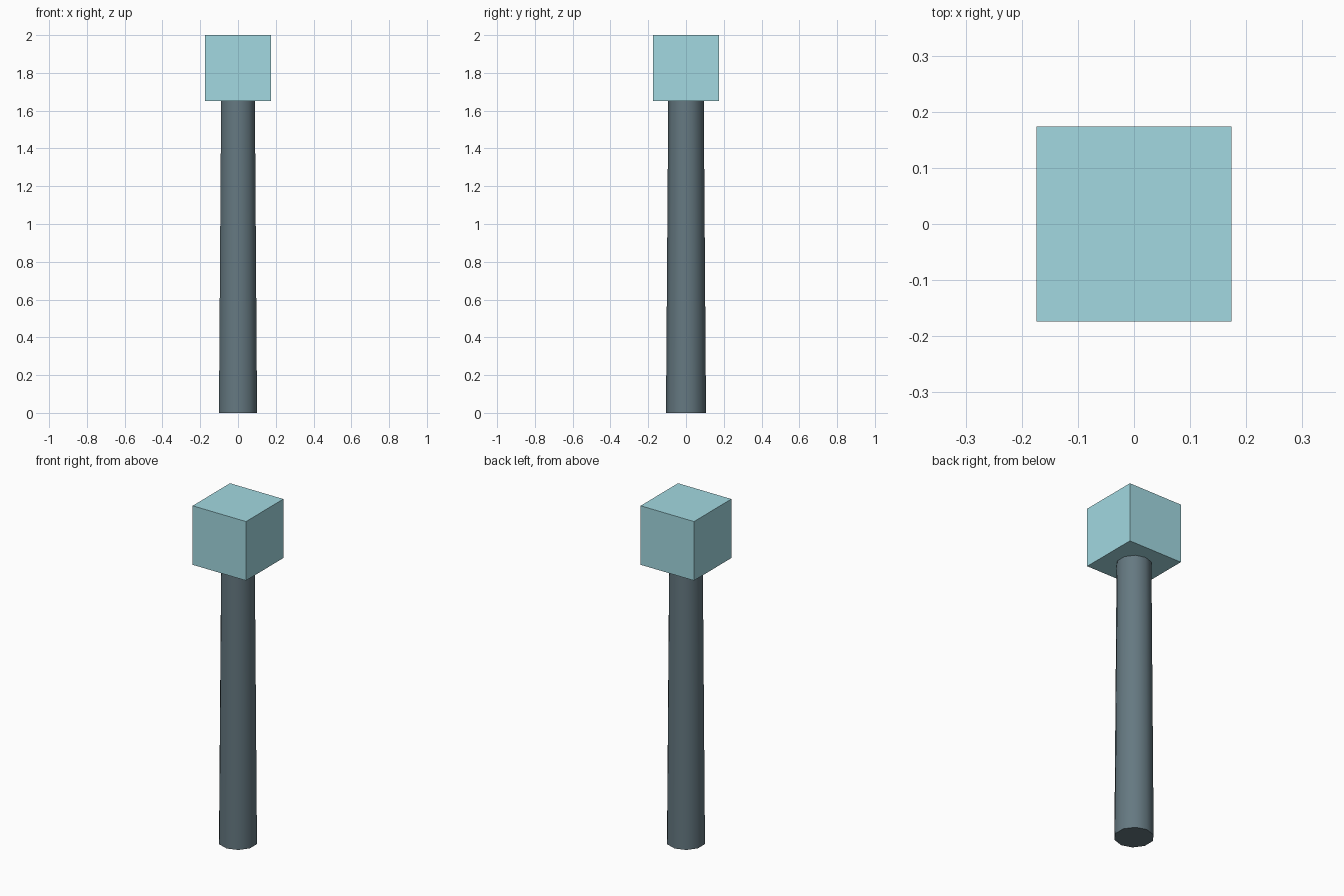
import bpy, math

if "Cube" in bpy.data.objects:
    bpy.data.objects.remove(bpy.data.objects["Cube"])


def paint(obj, name, color):
    mat = bpy.data.materials.new(name)
    mat.diffuse_color = color
    mat.use_nodes = True
    mat.node_tree.nodes["Principled BSDF"].inputs["Base Color"].default_value = mat.diffuse_color
    obj.data.materials.append(mat)


HEAD = 0.348           # edge length of the cube head
POLE_H = 2.0 - HEAD    # pole ends at the underside of the head

# Tapered ten-sided pole, smooth sides with sharp rims
bpy.ops.mesh.primitive_cone_add(vertices=10, radius1=0.106, radius2=0.094,
                                depth=POLE_H, location=(0, 0, POLE_H / 2))
pole = bpy.context.object
pole.name = "pole"
bpy.ops.object.shade_smooth_by_angle(angle=math.radians(50))
paint(pole, "dark_slate", (0.13, 0.19, 0.22, 1))

# Flat-faced cube head
bpy.ops.mesh.primitive_cube_add(size=HEAD, location=(0, 0, 2.0 - HEAD / 2))
head = bpy.context.object
head.name = "lamp_head"
paint(head, "pale_cyan", (0.36, 0.69, 0.75, 1))
